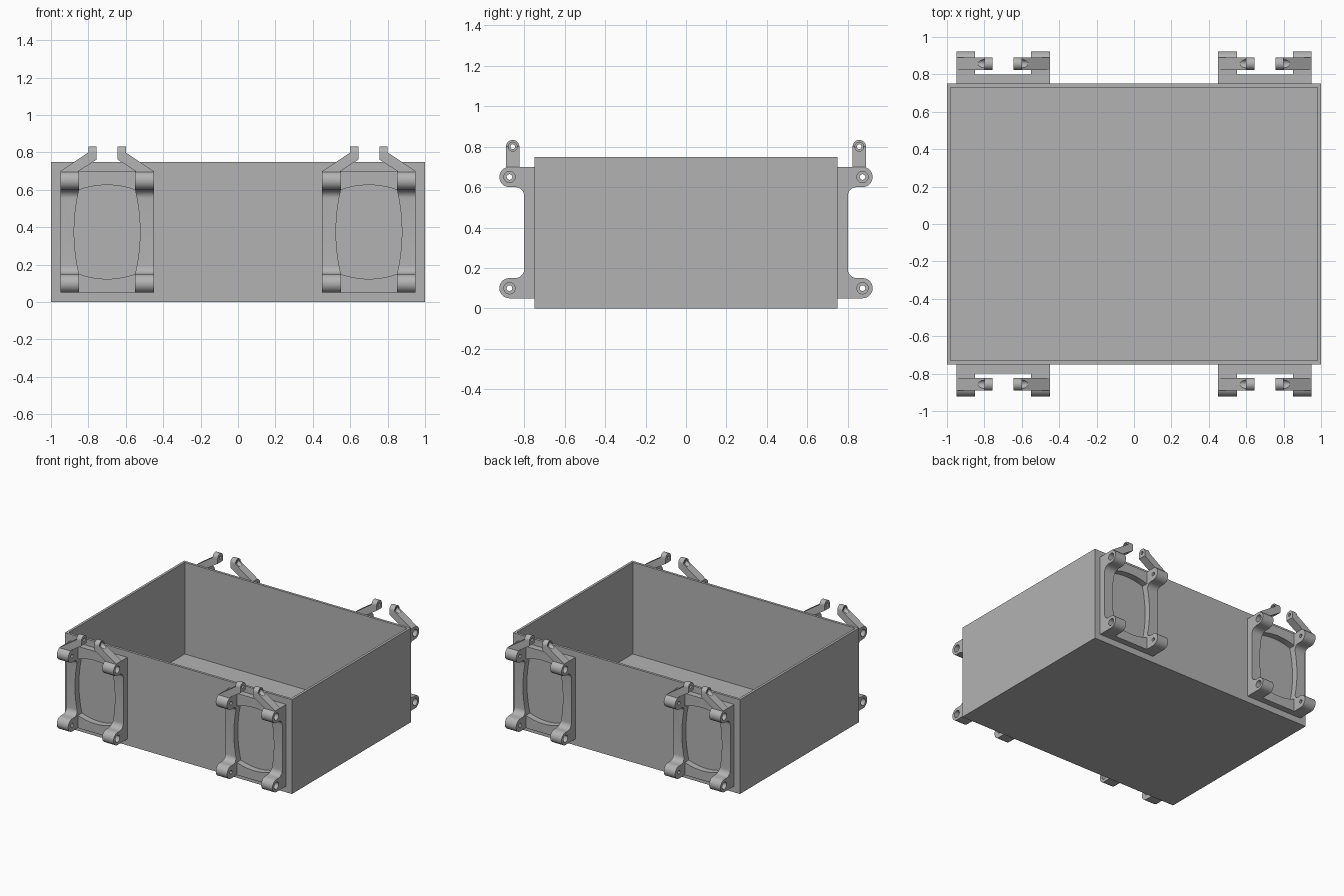
import bpy, bmesh, math
from mathutils import Matrix

cube = bpy.data.objects.get("Cube")
if cube:
    bpy.data.objects.remove(cube, do_unlink=True)

GREY = (0.45, 0.45, 0.45, 1)
grey = bpy.data.materials.new("plain grey")
grey.use_nodes = True
grey.diffuse_color = GREY
grey.node_tree.nodes["Principled BSDF"].inputs["Base Color"].default_value = GREY


def prism(name, pts, axis, lo, hi):
    """Extrude a (y, z) profile along x, or an (x, z) profile along y."""
    place = (lambda p, t: (t, *p)) if axis == "x" else (lambda p, t: (p[0], t, p[1]))
    bm = bmesh.new()
    ends = [[bm.verts.new(place(p, t)) for p in pts] for t in (lo, hi)]
    bm.faces.new(ends[0])
    bm.faces.new(ends[1])
    for i in range(len(pts)):
        j = (i + 1) % len(pts)
        bm.faces.new((ends[0][i], ends[0][j], ends[1][j], ends[1][i]))
    bmesh.ops.recalc_face_normals(bm, faces=bm.faces)
    me = bpy.data.meshes.new(name)
    bm.to_mesh(me)
    bm.free()
    me.materials.append(grey)
    ob = bpy.data.objects.new(name, me)
    bpy.context.collection.objects.link(ob)
    return ob


def arc(cy, cz, r, a0, a1, n=14):
    angles = [math.radians(a0 + (a1 - a0) * i / n) for i in range(n + 1)]
    return [(cy + r * math.cos(a), cz + r * math.sin(a)) for a in angles]


def combine(ob, other, operation):
    """Apply a boolean and discard the helper."""
    mod = ob.modifiers.new(operation, "BOOLEAN")
    mod.operation, mod.object, mod.solver = operation, other, "EXACT"
    graph = bpy.context.evaluated_depsgraph_get()
    ob_mesh = bpy.data.meshes.new_from_object(ob.evaluated_get(graph))
    ob.modifiers.clear()
    ob.data = ob_mesh
    bpy.data.objects.remove(other, do_unlink=True)


def drill(ob, y, z, r, lo, hi):
    combine(ob, prism("drill", arc(y, z, r, 0, 345, 23), "x", min(lo, hi), max(lo, hi)), "DIFFERENCE")


# Open box
def rect(hx, z0, z1):
    return [(-hx, z0), (hx, z0), (hx, z1), (-hx, z1)]


box = prism("open_box", rect(1, 0, 0.75), "y", -0.75, 0.75)
combine(box, prism("cavity", rect(0.98, 0.02, 0.9), "y", -0.73, 0.73), "DIFFERENCE")

# Bracket: back plate with pairs of ears
bracket = prism("bracket", rect(0.25, 0.05, 0.70), "y", 0.75, 0.80)
EAR_Y, LOW, HIGH = 0.873, 0.10, 0.65
ears = ([(0.75, 0.05)] + arc(EAR_Y, LOW, 0.05, -90, 90)
        + arc(0.845, 0.195, 0.045, 270, 180, 8)
        + arc(0.845, 0.555, 0.045, 180, 90, 8)
        + arc(EAR_Y, HIGH, 0.05, -90, 90) + [(0.75, 0.70)])
for s in (-1, 1):
    combine(bracket, prism("ears", ears, "x", min(s * 0.15, s * 0.25), max(s * 0.15, s * 0.25)), "UNION")

# Barrel-shaped window
HX, HZ, BX, BZ, N = 0.15, 0.225, 0.026, 0.026, 12
steps = [-1 + 2 * i / N for i in range(N)]
half = ([(HX * t, -HZ - BZ * (1 - t * t)) for t in steps]
        + [(HX + BX * (1 - t * t), HZ * t) for t in steps])
window = [(x, 0.375 + z) for x, z in half] + [(-x, 0.375 - z) for x, z in half]
combine(bracket, prism("window", window, "y", 0.745, 0.86), "DIFFERENCE")

# Slanted arms with rounded, drilled tips
ARM_Y, TIP_Z, ARM_R = 0.857, 0.80, 0.033
side = [(ARM_Y + ARM_R, 0.67)] + arc(ARM_Y, TIP_Z, ARM_R, 0, 180) + [(ARM_Y - ARM_R, 0.67)]
front = [(0.25, 0.67), (0.25, 0.70), (0.10, 0.80), (0.10, 0.84),
         (0.056, 0.84), (0.056, 0.762), (0.152, 0.70), (0.152, 0.67)]
for s in (-1, 1):
    arm = prism("arm", [(s * x, z) for x, z in front], "y", 0.8, 0.92)
    combine(arm, prism("arm_side", side, "x", -0.3, 0.3), "INTERSECT")
    drill(arm, ARM_Y, TIP_Z, 0.012, s * 0.04, s * 0.2)
    drill(arm, ARM_Y, TIP_Z, 0.022, s * 0.08, s * 0.2)
    combine(bracket, arm, "UNION")
    # Ear bolt holes with counterbores
    for z in (LOW, HIGH):
        drill(bracket, EAR_Y, z, 0.014, s * 0.14, s * 0.26)
        drill(bracket, EAR_Y, z, 0.028, s * 0.20, s * 0.26)

bracket.data.shade_smooth()
bracket.data.set_sharp_from_angle(angle=math.radians(30))

# Two brackets on the front and two on the back
for end, turn in (("back", 0), ("front", math.pi)):
    for label, x in (("left", 0.70), ("right", -0.70)):
        ob = bpy.data.objects.new(f"{end}_{label}_bracket", bracket.data)
        ob.matrix_world = Matrix.Translation((x, 0, 0)) @ Matrix.Rotation(turn, 4, "Z")
        bpy.context.collection.objects.link(ob)
bpy.data.objects.remove(bracket, do_unlink=True)
